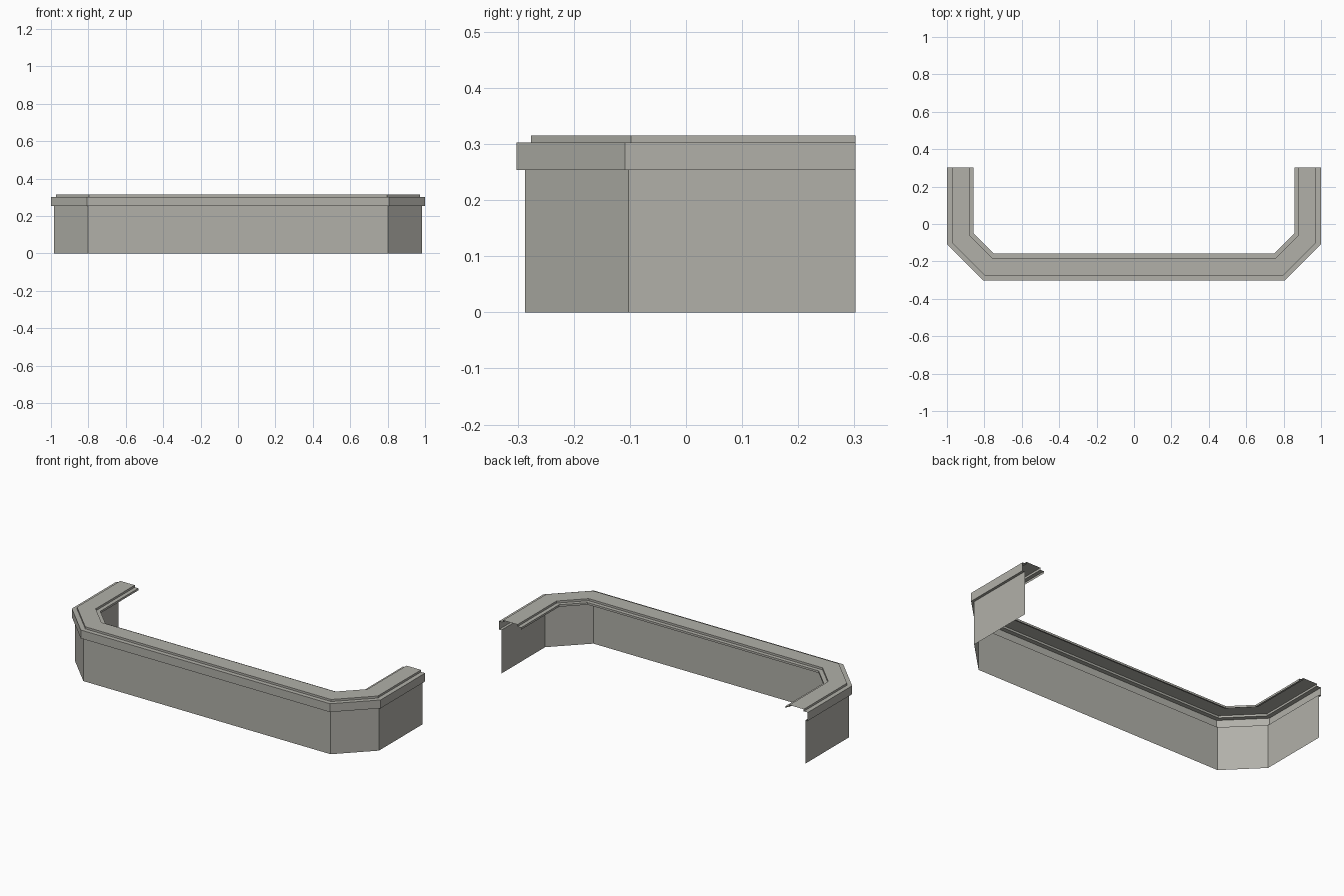
import bpy
from mathutils import Vector

if "Cube" in bpy.data.objects:
    bpy.data.objects.remove(bpy.data.objects["Cube"])

# Outer footprint of the U-shaped counter with cut corners
X, Y, C = 1.0, 0.302, 0.193
PATH = [Vector(p) for p in [(-X, Y), (-X, -Y + C), (-X + C, -Y),
                            (X - C, -Y), (X, -Y + C), (X, Y)]]

grey = bpy.data.materials.new("warm_grey")
grey.diffuse_color = (0.44, 0.435, 0.395, 1)
grey.use_nodes = True
grey.node_tree.nodes["Principled BSDF"].inputs["Base Color"].default_value = grey.diffuse_color


def outward(a, b):
    d = (b - a).normalized()
    return Vector((d.y, -d.x))


def inset_point(i, dist):
    """Path corner i moved inward by dist with a true mitre."""
    segs = []
    if i > 0:
        segs.append(outward(PATH[i - 1], PATH[i]))
    if i < len(PATH) - 1:
        segs.append(outward(PATH[i], PATH[i + 1]))
    if len(segs) == 1:
        return PATH[i] - segs[0] * dist
    m = (segs[0] + segs[1]).normalized()
    return PATH[i] - m * (dist / m.dot(segs[0]))


def sweep(name, profile):
    """Sweep an open (inset, height) profile along the path."""
    n = len(profile)
    verts = []
    for i in range(len(PATH)):
        for inset, z in profile:
            p = inset_point(i, inset)
            verts.append((p.x, p.y, z))
    faces = [(i * n + j, (i + 1) * n + j, (i + 1) * n + j + 1, i * n + j + 1)
             for i in range(len(PATH) - 1) for j in range(n - 1)]
    me = bpy.data.meshes.new(name)
    me.from_pydata(verts, [], faces)
    me.materials.append(grey)
    ob = bpy.data.objects.new(name, me)
    bpy.context.collection.objects.link(ob)
    return ob


# Thin upright wall
sweep("counter_wall", [(0.015, 0), (0.015, 0.254)])

# Stepped top: outer fascia, raised centre band, small inner lip
sweep("counter_top", [(0.015, 0.254), (0, 0.254), (0, 0.303), (0.026, 0.303),
                      (0.026, 0.315), (0.12, 0.315), (0.12, 0.303),
                      (0.143, 0.303), (0.143, 0.291)])
